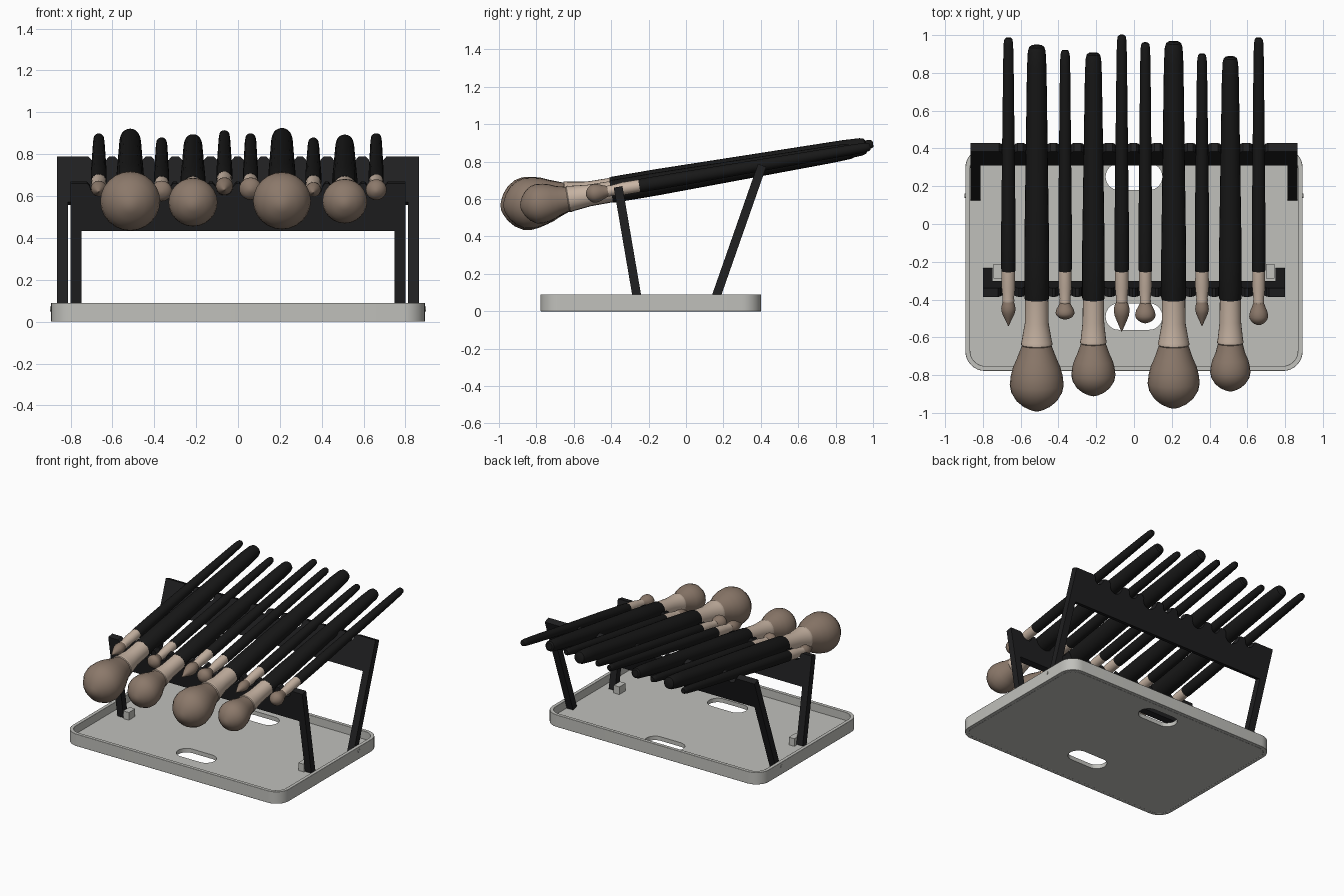
import bpy, bmesh
from math import pi, sin, cos, atan, atan2, hypot, radians
from mathutils import Matrix

if "Cube" in bpy.data.objects:
    bpy.data.objects.remove(bpy.data.objects["Cube"])


def material(name, color):
    m = bpy.data.materials.new(name)
    m.use_nodes = True
    m.diffuse_color = (*color, 1)
    bsdf = m.node_tree.nodes["Principled BSDF"]
    bsdf.inputs["Base Color"].default_value = (*color, 1)
    bsdf.inputs["Roughness"].default_value = 0.6
    return m


GREY = material("tray_grey", (0.53, 0.53, 0.50))
FRAME = material("frame_black", (0.014, 0.014, 0.015))
HANDLE = material("handle_black", (0.009, 0.009, 0.009))
BEIGE = material("ferrule_beige", (0.58, 0.46, 0.37))
BROWN = material("bristle_brown", (0.26, 0.19, 0.145))


def add(name, bm, mat, matrix=Matrix(), angle=35):
    bmesh.ops.recalc_face_normals(bm, faces=bm.faces)
    mesh = bpy.data.meshes.new(name)
    bm.to_mesh(mesh)
    bm.free()
    mesh.materials.clear()
    mesh.materials.append(mat)
    for p in mesh.polygons:
        p.use_smooth = True
        p.material_index = 0
    mesh.set_sharp_from_angle(angle=radians(angle))
    ob = bpy.data.objects.new(name, mesh)
    ob.matrix_world = matrix
    bpy.context.collection.objects.link(ob)
    return ob


def plate(name, outlines, thickness, mat, matrix):
    """Flat plate from closed outlines; inner outlines become holes."""
    cu = bpy.data.curves.new(name, "CURVE")
    cu.dimensions = "2D"
    cu.fill_mode = "BOTH"
    cu.extrude = thickness / 2
    for pts in outlines:
        sp = cu.splines.new("POLY")
        sp.points.add(len(pts) - 1)
        for p, (x, y) in zip(sp.points, pts):
            p.co = (x, y, 0, 1)
        sp.use_cyclic_u = True
    tmp = bpy.data.objects.new(name + "_outline", cu)
    bpy.context.collection.objects.link(tmp)
    deps = bpy.context.evaluated_depsgraph_get()
    mesh = bpy.data.meshes.new_from_object(tmp.evaluated_get(deps))
    bm = bmesh.new()
    bm.from_mesh(mesh)
    bmesh.ops.remove_doubles(bm, verts=bm.verts, dist=1e-5)
    bpy.data.objects.remove(tmp)
    bpy.data.curves.remove(cu)
    bpy.data.meshes.remove(mesh)
    return add(name, bm, mat, matrix)


def rounded(cx, cy, hx, hy, r, n=8):
    """Rounded rectangle outline."""
    pts = []
    for k, (sx, sy) in enumerate([(1, 1), (-1, 1), (-1, -1), (1, -1)]):
        for i in range(n + 1):
            a = (k + i / n) * pi / 2
            pts.append((cx + sx * (hx - r) + r * cos(a),
                        cy + sy * (hy - r) + r * sin(a)))
    return pts


def lathe(name, profile, mat, matrix, steps=24, angle=35):
    """Turned part from (radius, height) points, closed at both ends."""
    bm = bmesh.new()
    pts = [(0, profile[0][1]), *profile, (0, profile[-1][1])]
    vs = [bm.verts.new((r, 0, t)) for r, t in pts]
    es = [bm.edges.new(p) for p in zip(vs, vs[1:])]
    bmesh.ops.spin(bm, geom=vs + es, cent=(0, 0, 0), axis=(0, 0, 1),
                   angle=2 * pi, steps=steps)
    bmesh.ops.remove_doubles(bm, verts=bm.verts, dist=1e-5)
    return add(name, bm, mat, matrix, angle)


# Tray: raised rim, floor with two finger slots
CY, HX, HY, RIM, FLOOR = -0.188, 0.893, 0.59, 0.026, 0.03
inner = rounded(0, CY, HX - RIM, HY - RIM, 0.08)
rim = plate("tray_rim", [rounded(0, CY, HX, HY, 0.105), inner], 0.09, GREY,
            Matrix.Translation((0, 0, 0.045)))
bev = rim.modifiers.new("soft_edges", "BEVEL")
bev.width, bev.segments, bev.limit_method = 0.007, 2, "ANGLE"
bev.angle_limit = radians(40)
slots = [rounded(0, y, 0.15, 0.07, 0.069) for y in (0.25, -0.49)]
plate("tray_floor", [inner] + slots, FLOOR, GREY,
      Matrix.Translation((0, 0, FLOOR / 2)))

for side, s in (("left", 1), ("right", -1)):
    # Stops beside the front legs and pivot pins for the rear legs
    bm = bmesh.new()
    bmesh.ops.create_cube(bm, size=1)
    add("leg_stop_" + side, bm, GREY, Matrix.Translation((s * 0.722, -0.25, 0.057))
        @ Matrix.Diagonal((0.046, 0.075, 0.06, 1)))
    lathe("pivot_pin_" + side, [(0.012, -0.004), (0.012, 0.004)], GREY,
          Matrix.Translation((s * HX, 0.15, 0.06)) @ Matrix.Rotation(pi / 2, 4, "Y"), 12)

# Brushes: x, kind, tail y, tip y, bristle radius, axis height at y = 0
BRUSHES = [
    (-0.665, "pointed", 0.985, -0.54, 0.038, 0.712),
    (-0.515, "large", 0.945, -0.99, 0.143, 0.72),
    (-0.365, "round", 0.92, -0.505, 0.05, 0.704),
    (-0.215, "medium", 0.905, -0.91, 0.117, 0.706),
    (-0.065, "pointed", 1.0, -0.57, 0.042, 0.725),
    (0.06, "round", 0.96, -0.525, 0.054, 0.717),
    (0.21, "large", 0.965, -0.975, 0.138, 0.72),
    (0.36, "pointed", 0.90, -0.54, 0.036, 0.707),
    (0.51, "medium", 0.885, -0.885, 0.107, 0.708),
    (0.66, "round", 0.985, -0.535, 0.05, 0.713),
]
# Kind: handle base radius, tail radius, handle start y, ferrule end y, ferrule end radius
KINDS = {
    "large": (0.066, 0.047, -0.4, -0.645, 0.08),
    "medium": (0.06, 0.041, -0.4, -0.635, 0.067),
    "pointed": (0.038, 0.025, -0.25, -0.415, 0.03),
    "round": (0.036, 0.025, -0.25, -0.42, 0.028),
}
FULL = [(0.2, 0.74), (0.33, 0.88), (0.46, 0.96), (0.6, 1), (0.72, 0.94),
        (0.84, 0.76), (0.93, 0.5), (0.98, 0.25), (1, 0.1)]
POINT = [(0.12, 0.92), (0.28, 1), (0.45, 0.9), (0.65, 0.6), (0.85, 0.28), (1, 0.04)]
SLOPE = 0.17
TILT = atan(SLOPE)

for i, (x, kind, tail, tip, rad, z0) in enumerate(BRUSHES, 1):
    rb, rt, start, end, re = KINDS[kind]
    mat = Matrix.Translation((x, 0, z0)) @ Matrix.Rotation(TILT - pi / 2, 4, "X")
    tail, tip, start, end = (v / cos(TILT) for v in (tail, tip, start, end))
    n = f"{kind}_brush_{i}_"
    lathe(n + "handle", [(rb * 0.95, start), (rb, start + 0.012), (rb, start + 0.25),
                         (rt * 1.1, tail - 0.12), (rt, tail - 0.03),
                         (rt * 0.85, tail - 0.008), (rt * 0.6, tail)], HANDLE, mat, 20)
    # Ferrule: flares on large brushes, tapers on small, with a rolled collar
    mid = (start + end) / 2
    lathe(n + "ferrule", [(rb * 0.93, start + 0.01), (rb * 0.95, mid),
                          (re, end + 0.025), (re * 1.04, end + 0.014),
                          (re * 1.04, end + 0.006), (re * 0.97, end)], BEIGE, mat, 24)
    shape = POINT if kind == "pointed" else FULL
    lathe(n + "bristles", [(re * 0.97, end + 0.004)]
          + [(r * rad, end + (tip - end) * f) for f, r in shape], BROWN, mat, 24, 60)


def frame(name, foot, top, half, leg, low):
    """Leaning two-legged frame whose upper edge is notched for each brush."""
    dy, dz = top[0] - foot[0], top[1] - foot[1]
    length = hypot(dy, dz)
    k = length / dz
    bottom = (low - foot[1]) * k
    inside = half - leg
    pts = [(half, length), (half, 0), (inside, 0), (inside, bottom),
           (-inside, bottom), (-inside, 0), (-half, 0), (-half, length)]
    for x, kind, tail, tip, rad, z0 in BRUSHES:
        rb, rt, start = KINDS[kind][:3]
        f = max(0, (top[0] - start) / (tail - start))
        r = rb + (rt - rb) * f + 0.004
        c = min((z0 + SLOPE * top[0] - foot[1]) * k, length - 0.016)
        pts.append((x - r - 0.014, length))
        pts += [(x - r * cos(a), c - r * sin(a)) for a in (j * pi / 10 for j in range(11))]
        pts.append((x + r + 0.014, length))
    place = Matrix.Translation((0, *foot)) @ Matrix.Rotation(atan2(dz, dy), 4, "X")
    plate(name, [pts], 0.047, FRAME, place)


frame("rear_frame", (0.146, 0.035), (0.407, 0.78), 0.865, 0.052, 0.565)
frame("front_frame", (-0.255, 0.035), (-0.363, 0.665), 0.80, 0.052, 0.437)
